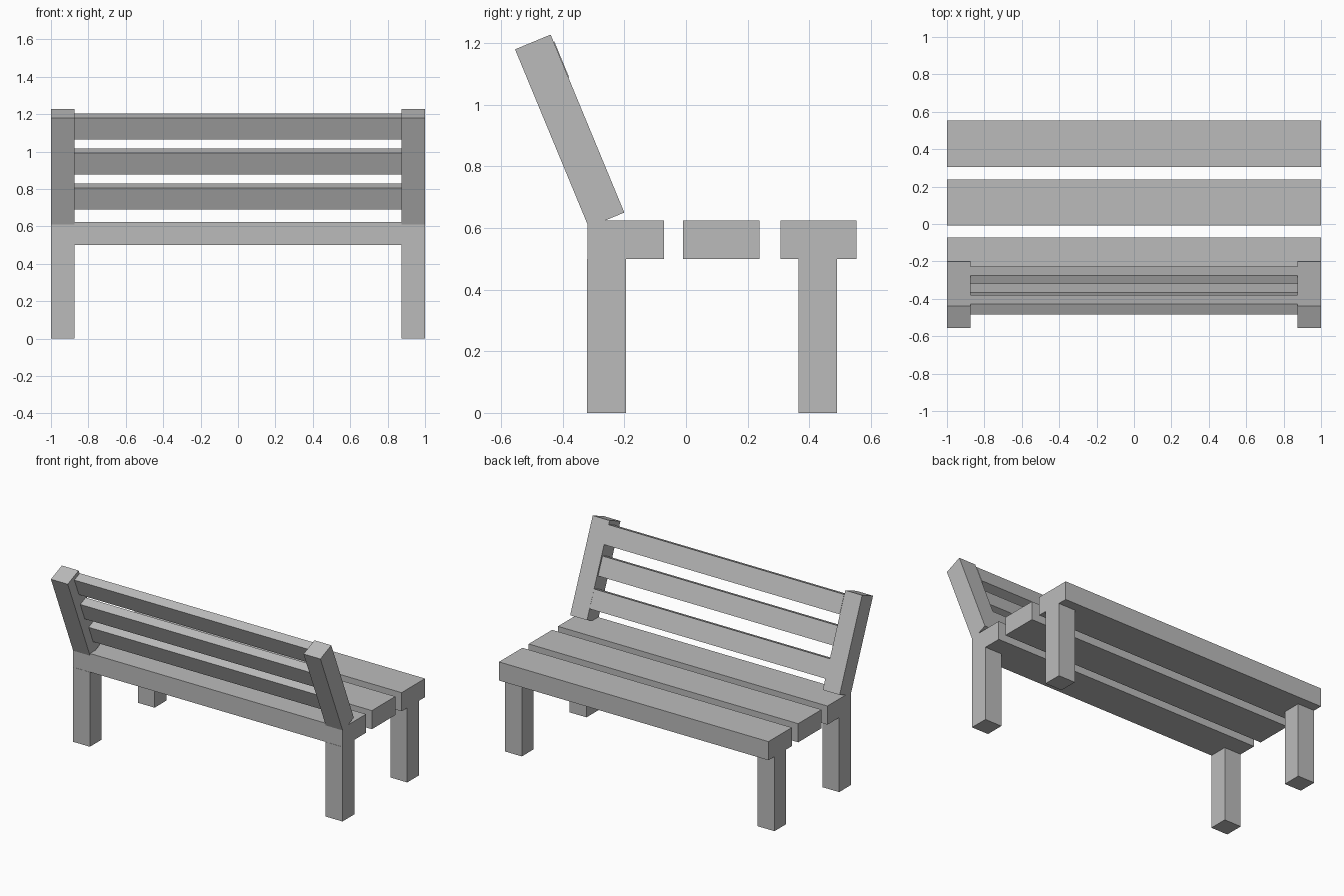
import bpy
import math
from mathutils import Matrix, Vector

cube = bpy.data.objects.get("Cube")
if cube:
    bpy.data.objects.remove(cube, do_unlink=True)

GREY = (0.5, 0.5, 0.5, 1)
mat = bpy.data.materials.new("plain grey")
mat.use_nodes = True
mat.diffuse_color = GREY
mat.node_tree.nodes["Principled BSDF"].inputs["Base Color"].default_value = GREY

LEAN = math.radians(22.5)
T = 0.125  # timber thickness


def beam(name, centre, size, tilt=0.0):
    """Box of the given size, leaned about the x axis."""
    bpy.ops.mesh.primitive_cube_add(size=1)
    ob = bpy.context.object
    ob.name = name
    ob.data.transform(Matrix.Translation(Vector(centre))
                      @ Matrix.Rotation(tilt, 4, "X")
                      @ Matrix.Diagonal((*size, 1)))
    ob.data.materials.append(mat)
    return ob


# Seat planks
for name, y in (("rear", -0.195), ("middle", 0.115), ("front", 0.43)):
    beam(name + "_seat_plank", (0, y, 0.5625), (2, 0.248, T))

# Legs and leaning back posts
for side, s in (("left", 1), ("right", -1)):
    x = s * (1 - T / 2)
    beam(side + "_back_leg", (x, -0.258, 0.25), (T, T, 0.5))
    beam(side + "_front_leg", (x, 0.428, 0.25), (T, T, 0.5))
    beam(side + "_back_post", (x, -0.3775, 0.915), (T, T, 0.625), LEAN)

# Backrest slats between the posts
for name, y, z in (("lower", -0.281, 0.761), ("middle", -0.37, 0.948),
                   ("upper", -0.432, 1.135)):
    beam(name + "_back_slat", (0, y, z), (2 - 2 * T, T / 2, T), LEAN)
